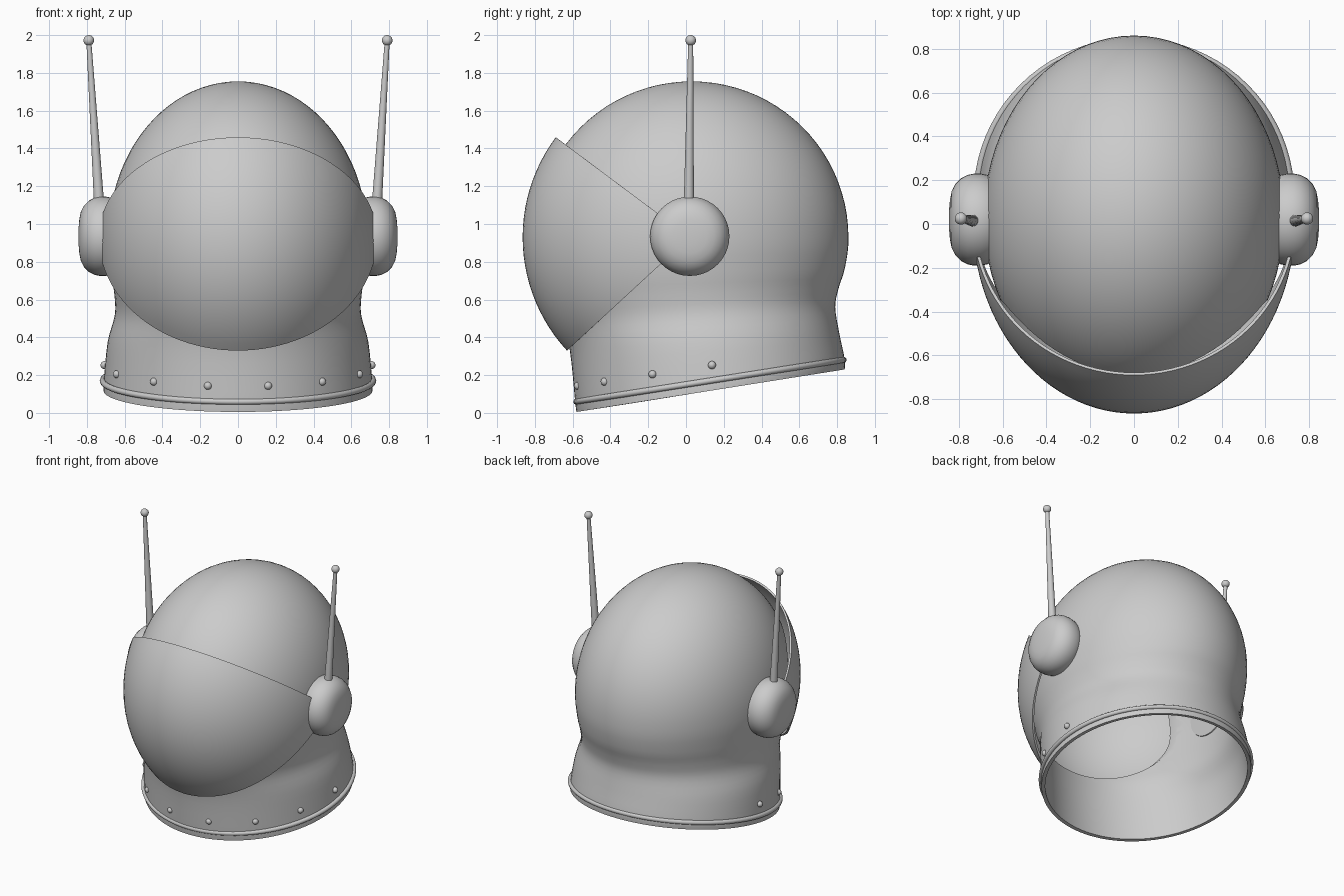
import bpy, bmesh
from math import sin, cos, pi, radians, copysign
from mathutils import Vector, Matrix

if "Cube" in bpy.data.objects:
    bpy.data.objects.remove(bpy.data.objects["Cube"])


def finish(name, bm, closed=False):
    if closed:
        bmesh.ops.recalc_face_normals(bm, faces=bm.faces)
    me = bpy.data.meshes.new(name)
    bm.to_mesh(me)
    bm.free()
    ob = bpy.data.objects.new(name, me)
    bpy.context.collection.objects.link(ob)
    return ob


def smooth(ob, angle=35):
    bpy.ops.object.select_all(action='DESELECT')
    ob.select_set(True)
    bpy.context.view_layer.objects.active = ob
    bpy.ops.object.shade_smooth_by_angle(angle=radians(angle))


def apply_modifiers(ob):
    dg = bpy.context.evaluated_depsgraph_get()
    dg.update()
    me = bpy.data.meshes.new_from_object(ob.evaluated_get(dg))
    ob.modifiers.clear()
    ob.data = me


def loft(name, rows, wrap=True, closed=False):
    bm = bmesh.new()
    vs = [[bm.verts.new(p) for p in row] for row in rows]
    n = len(rows[0])
    for a, b in zip(vs, vs[1:]):
        for j in range(n if wrap else n - 1):
            k = (j + 1) % n
            bm.faces.new((a[j], a[k], b[k], b[j]))
    bmesh.ops.remove_doubles(bm, verts=bm.verts, dist=1e-4)
    return finish(name, bm, closed)


def solidify(ob, t):
    m = ob.modifiers.new("thickness", 'SOLIDIFY')
    m.thickness, m.offset = t, -1


def ball(name, loc, r):
    bm = bmesh.new()
    bmesh.ops.create_uvsphere(bm, u_segments=20, v_segments=12, radius=r,
                              matrix=Matrix.Translation(loc))
    smooth(finish(name, bm))


# Helmet shell: rings given as front y, front z, back y, back z, half width
keys = [(-.58, .005, .84, .23, .712), (-.587, .06, .84, .285, .71),
        (-.615, .33, .812, .42, .69), (-.66, .48, .79, .56, .652),
        (-.72, .60, .808, .66, .655), (-.775, .73, .842, .77, .672),
        (-.80, .93, .86, .93, .685)]


def dome(phi):
    c, z = cos(phi), .93 + .825 * sin(phi)
    return (.03 - .83 * c, z, .03 + .83 * c, z, .685 * c)


def catmull(p, q, r, s, t):
    return [.5 * (2 * b + (c - a) * t + (2 * a - 5 * b + 4 * c - d) * t * t
                  + (3 * b - a - 3 * c + d) * t ** 3) for a, b, c, d in zip(p, q, r, s)]


pts = [keys[0]] + keys + [dome(radians(15))]
rings = [catmull(*pts[i:i + 4], k / 4) for i in range(len(keys) - 1) for k in range(4)]
rings += [dome(radians(90 * i / 22)) for i in range(23)]


def ring_points(k, n=80):
    f, zf, b, zb, rx = k
    return [(rx * cos(a), (f + b) / 2 + (b - f) / 2 * sin(a),
             (zf + zb) / 2 + (zb - zf) / 2 * sin(a))
            for a in (2 * pi * j / n for j in range(n))]


shell = loft("helmet_shell", [ring_points(k) for k in rings])
solidify(shell, .025)


# Face opening, cut by a rounded prism
def opening(y):
    pw = lambda v: copysign(abs(v) ** .8, v)
    return [(.61 * pw(cos(a)), y, .92 + .42 * pw(sin(a)))
            for a in (2 * pi * j / 64 for j in range(64))]


bm = bmesh.new()
face = bm.faces.new([bm.verts.new(p) for p in opening(-1.2)])
ext = bmesh.ops.extrude_face_region(bm, geom=[face])
for v in ext["geom"]:
    if isinstance(v, bmesh.types.BMVert):
        v.co.y = 0
cutter = finish("opening_cutter", bm, True)
cutter.hide_render = True
m = shell.modifiers.new("opening", 'BOOLEAN')
m.object, m.operation, m.solver = cutter, 'DIFFERENCE', 'EXACT'
apply_modifiers(shell)
bpy.data.objects.remove(cutter)
smooth(shell)

# Visor: wedge of an ellipsoid hinged at the ear pods
rows = []
for i in range(25):
    a = radians(-42.7 + (36.7 + 42.7) * i / 24)
    row = []
    for j in range(49):
        u = radians(-83 + 166 * j / 48)
        row.append((.737 * sin(u), .02 - .885 * cos(u) * cos(a), .93 + .885 * cos(u) * sin(a)))
    rows.append(row)
visor = loft("visor", rows, wrap=False)
solidify(visor, .014)
apply_modifiers(visor)
smooth(visor)

# Neck ring
bpy.ops.mesh.primitive_torus_add(major_segments=80, minor_segments=12, major_radius=.716,
                                 minor_radius=.016, location=(0, .127, .17),
                                 rotation=(radians(8.9), 0, 0))
bpy.context.object.name = "neck_ring"
smooth(bpy.context.object)

# Rivets around the front half of the neck
for s in (-1, 1):
    for k, deg in enumerate((13, 39, 65, 91)):
        a = radians(deg)
        y = .125 - .715 * cos(a)
        ball(f"rivet_{k}", (s * .707 * sin(a), y, .235 + .155 * (y - .02)), .021)


# Ear pods and antennas on both sides
def lathe(name, start, end, profile, n=40):
    d = (end - start).normalized()
    q = Vector((0, 0, 1)).rotation_difference(d)
    smooth(loft(name, [[start + q @ Vector((r * cos(2 * pi * j / n), r * sin(2 * pi * j / n), h))
                        for j in range(n)] for h, r in profile], closed=True))


pod = [(0, 0), (0, .19), (.03, .204), (.06, .21), (.09, .21), (.12, .204), (.15, .188),
       (.175, .163), (.192, .13), (.2, .09), (.204, .045), (.205, 0)]
for s, side in ((1, "right"), (-1, "left")):
    lathe("ear_pod_" + side, Vector((s * .64, .02, .935)), Vector((s, .02, .935)), pod)
    base, tip = Vector((s * .735, .015, 1.1)), Vector((s * .79, .025, 1.972))
    h = (tip - base).length
    lathe("antenna_" + side, base, tip, [(0, 0), (0, .027), (h, .013), (h, 0)], 20)
    ball("antenna_tip_" + side, tip, .028)
